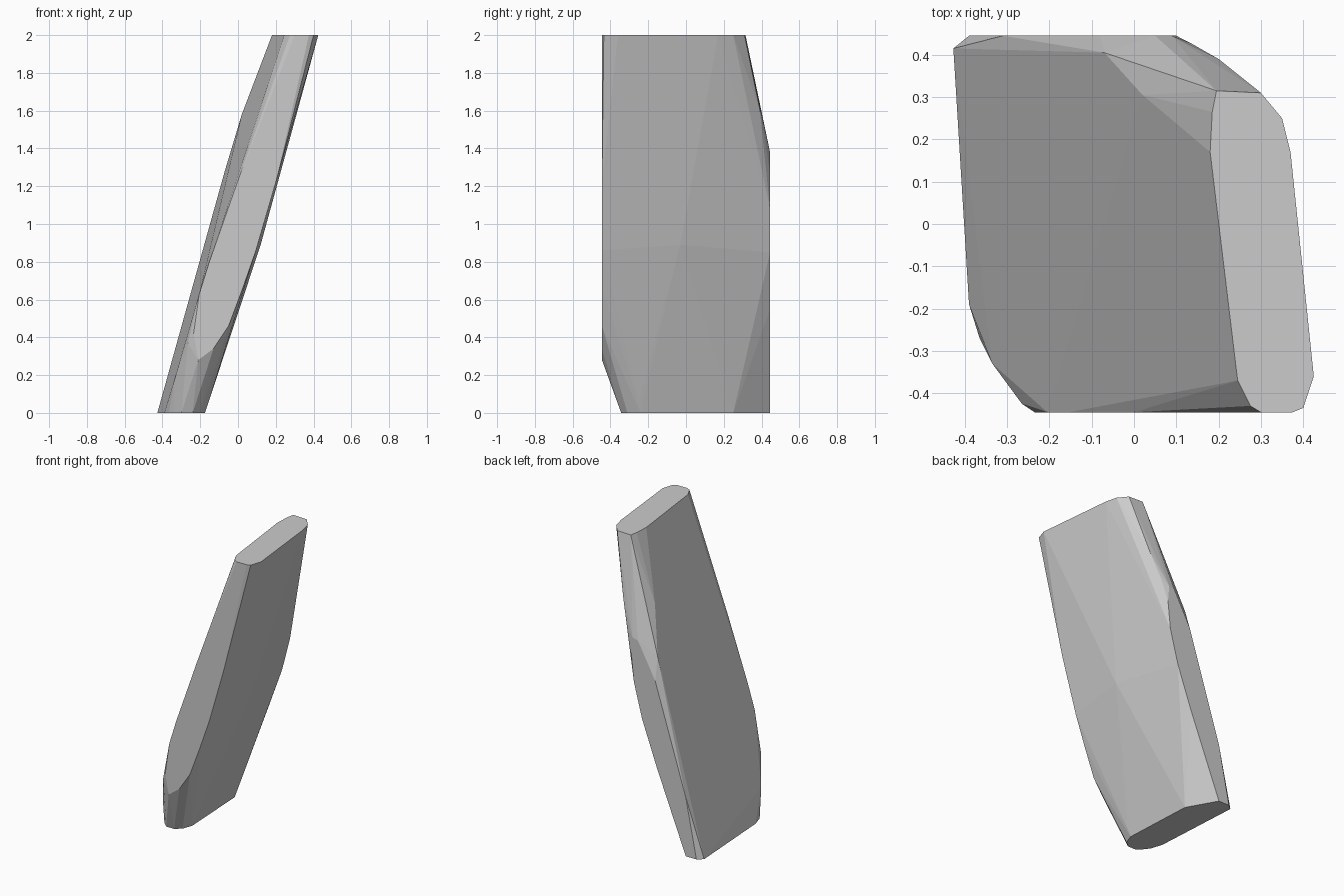
import bpy, bmesh

# Leaning faceted slab: the convex skin around a few measured outlines

# top cut, (x, y) at z = 2
top = [(.18, .17), (.185, .265), (.195, .315), (.30, .31), (.35, .25), (.37, .17),
       (.425, -.36), (.40, -.435), (.375, -.445), (.30, -.445), (.275, -.43), (.245, -.37)]
# base, (x, y) at z = 0
base = [(-.427, .415), (-.39, .445), (-.31, .445), (-.20, .25), (-.175, -.24),
        (-.20, -.31), (-.24, -.343), (-.30, -.343), (-.34, -.305), (-.365, -.27), (-.39, -.19)]
# flat front side, (x, z) at y = -0.445
front = [(.0, 1.23), (-.155, .79), (-.205, .63), (-.235, .42), (-.21, .28), (-.13, .34),
         (-.05, .46), (.025, .66), (.095, .86), (.2, 1.22)]
# flat back side, (x, z) at y = 0.445
back = [(-.09, .55), (.02, .85), (.08, 1.08), (.10, 1.27), (.09, 1.38), (.05, 1.37),
        (-.08, 1.13), (-.31, .40)]
# ridge points on the broad sides and rounded corners
ridge = [(-.07, .405, 1.28), (.02, .305, 1.58), (.02, .395, 1.45), (-.155, -.25, .06),
         (-.19, .23, .06), (.12, -.03, .89), (.20, .39, 1.61), (.135, .427, 1.42),
         (-.265, -.425, .37), (-.335, -.33, .18)]

points = [(x, y, 2) for x, y in top]
points += [(x, y, 0) for x, y in base]
points += [(x, -.445, z) for x, z in front]
points += [(x, .445, z) for x, z in back]
points += ridge

bm = bmesh.new()
for p in points:
    bm.verts.new(p)
bmesh.ops.convex_hull(bm, input=bm.verts[:])
loose = [v for v in bm.verts if not v.link_faces]
bmesh.ops.delete(bm, geom=loose, context='VERTS')
bmesh.ops.dissolve_limit(bm, angle_limit=.01, verts=bm.verts[:], edges=bm.edges[:])
bmesh.ops.recalc_face_normals(bm, faces=bm.faces[:])

mesh = bpy.data.meshes.new("leaning_stone")
bm.to_mesh(mesh)
bm.free()
stone = bpy.data.objects.new("leaning_stone", mesh)
bpy.context.collection.objects.link(stone)
